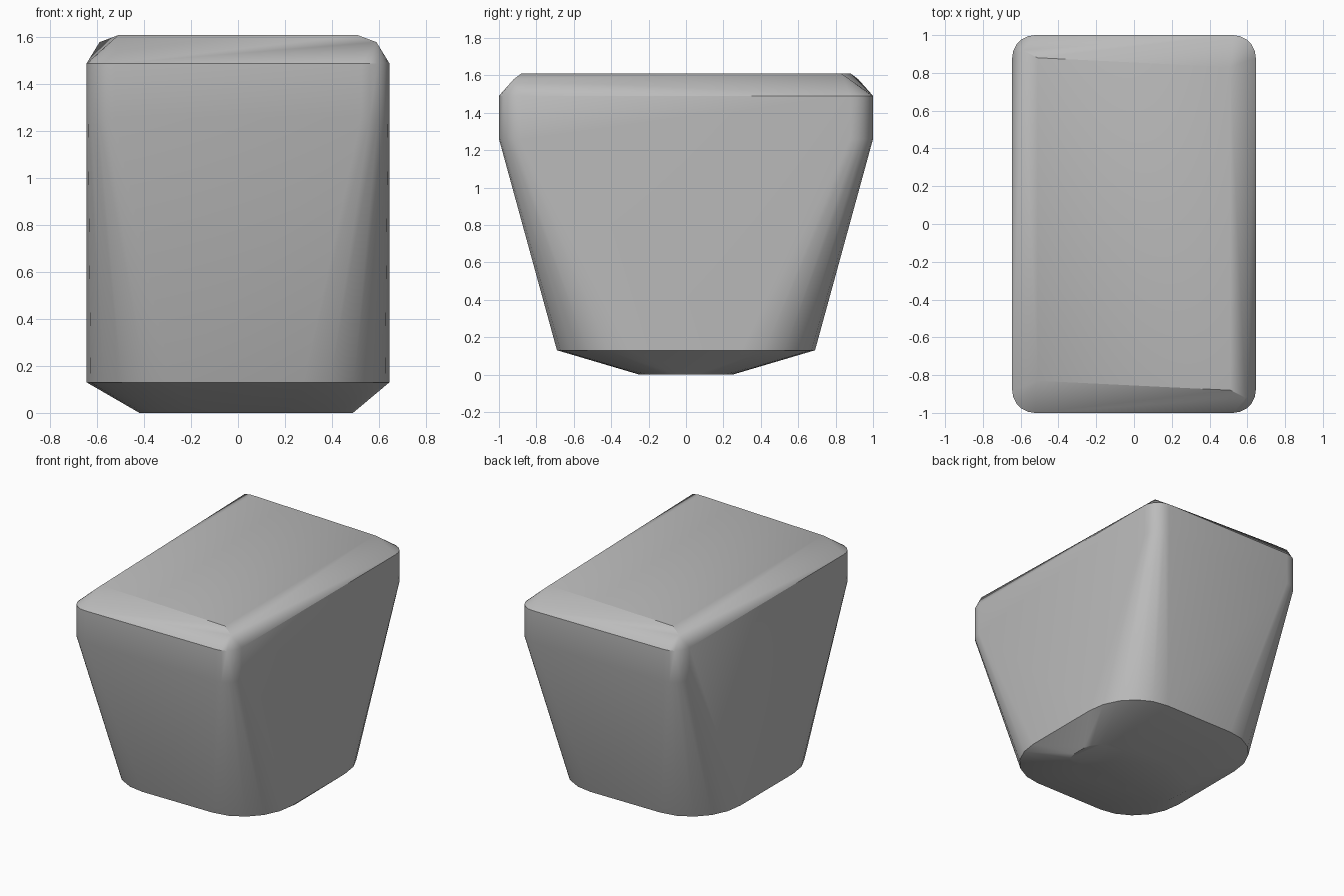
import bpy
import bmesh
from math import cos, sin, pi, radians

cube = bpy.data.objects.get("Cube")
if cube:
    bpy.data.objects.remove(cube, do_unlink=True)


def make_material(name, rgb):
    mat = bpy.data.materials.new(name)
    mat.use_nodes = True
    color = (*rgb, 1.0)
    mat.diffuse_color = color
    mat.node_tree.nodes["Principled BSDF"].inputs["Base Color"].default_value = color
    return mat


def rounded_ring(half_x, half_y, rad_x, rad_y, z, shift=0.0, steps=5):
    """Rectangle outline with elliptical corners at height z."""
    points = []
    for sx, sy in ((1, 1), (-1, 1), (-1, -1), (1, -1)):
        for i in range(steps + 1):
            a = i / steps * pi / 2
            points.append((shift + sx * (half_x - rad_x + rad_x * cos(a)),
                           sy * (half_y - rad_y + rad_y * sin(a)), z))
    return points


# Body: a convex shell stretched over stacked outlines
points = rounded_ring(0.455, 0.25, 0.3, 0.2, 0.0, shift=0.035)   # foot
points += rounded_ring(0.645, 0.69, 0.365, 0.39, 0.13)           # lower rim
points += rounded_ring(0.645, 1.0, 0.12, 0.12, 1.26)             # upper wall
points += rounded_ring(0.645, 1.0, 0.12, 0.12, 1.49)

# Crown: a slightly skewed top, the same when turned half way round
for s in (1, -1):
    points += [(s * 0.51, s * 0.83, 1.61), (s * 0.51, -s * 0.88, 1.61),
               (s * 0.59, -s * 0.92, 1.58)]

bm = bmesh.new()
for p in points:
    bm.verts.new(p)
hull = bmesh.ops.convex_hull(bm, input=bm.verts[:])
loose = [v for v in bm.verts if not v.link_faces]
bmesh.ops.delete(bm, geom=loose, context='VERTS')
bmesh.ops.dissolve_limit(bm, angle_limit=radians(0.5),
                         verts=bm.verts[:], edges=bm.edges[:])
bmesh.ops.recalc_face_normals(bm, faces=bm.faces[:])

mesh = bpy.data.meshes.new("body")
bm.to_mesh(mesh)
bm.free()
body = bpy.data.objects.new("body", mesh)
bpy.context.collection.objects.link(body)
mesh.materials.append(make_material("plain grey", (0.5, 0.5, 0.5)))

# Smooth rounded corners, crisp rims
bpy.ops.object.select_all(action='DESELECT')
body.select_set(True)
bpy.context.view_layer.objects.active = body
bpy.ops.object.shade_smooth_by_angle(angle=radians(30))
